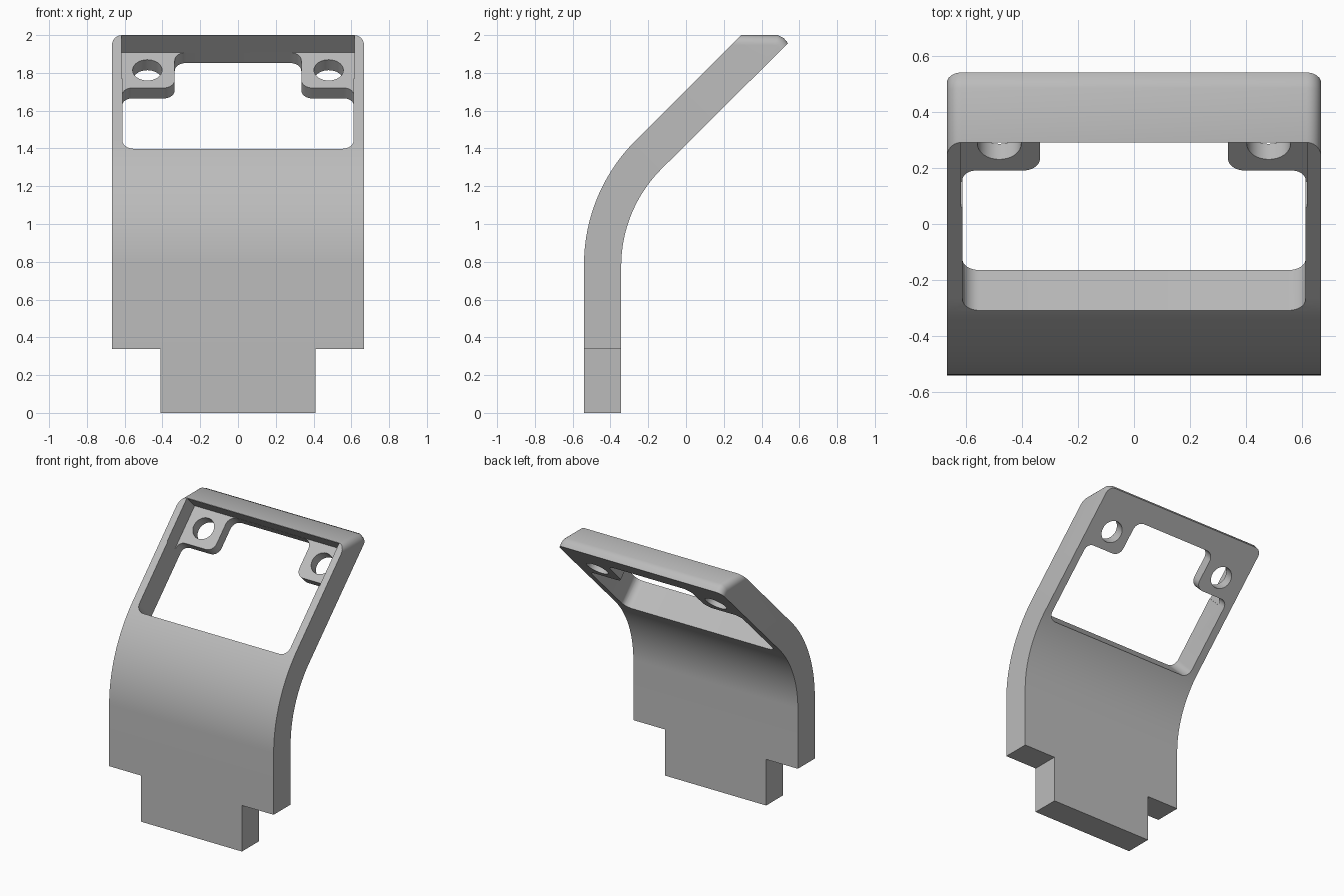
import bpy
import bmesh
from math import sin, cos, pi, radians, sqrt
from mathutils import Vector

cube = bpy.data.objects.get("Cube")
if cube:
    bpy.data.objects.remove(cube, do_unlink=True)

grey = bpy.data.materials.new("plain grey")
grey.use_nodes = True
grey.diffuse_color = (0.5, 0.5, 0.5, 1)
grey.node_tree.nodes["Principled BSDF"].inputs["Base Color"].default_value = (0.5, 0.5, 0.5, 1)

HALF = 0.667            # half width of the bracket
S = sqrt(0.5)           # slope is 45 degrees
LIP = (0.291, 2.0)      # front top edge (y, z)


def side(p, x):
    """Profile point (y, z) at width x."""
    return (x, p[0], p[1])


def slope(p, v):
    """Point p = (x, distance down the slope) at depth v through the plate."""
    x, d = p
    return (x, LIP[0] + S * (v - d), LIP[1] - S * (v + d))


def prism(name, outline, place, start, end):
    """Closed outline swept between two offsets."""
    bm = bmesh.new()
    a = [bm.verts.new(place(p, start)) for p in outline]
    b = [bm.verts.new(place(p, end)) for p in outline]
    n = len(outline)
    bm.faces.new(a)
    bm.faces.new(b[::-1])
    for i in range(n):
        j = (i + 1) % n
        bm.faces.new((a[i], b[i], b[j], a[j]))
    bmesh.ops.recalc_face_normals(bm, faces=bm.faces)
    mesh = bpy.data.meshes.new(name)
    bm.to_mesh(mesh)
    bm.free()
    mesh.materials.append(grey)
    obj = bpy.data.objects.new(name, mesh)
    bpy.context.collection.objects.link(obj)
    return obj


def rounded(corners, steps=8):
    """Round the right-angled corners (x, y, radius)."""
    pts = []
    for i, (x, y, r) in enumerate(corners):
        p = Vector((x, y))
        a = (Vector(corners[i - 1][:2]) - p).normalized()
        b = (Vector(corners[(i + 1) % len(corners)][:2]) - p).normalized()
        c = p + r * (a + b)
        for k in range(steps + 1):
            t = pi / 2 * k / steps
            pts.append(tuple(c - r * (b * cos(t) + a * sin(t))))
    return pts


def box(x0, x1, y0, y1):
    return [(x0, y0), (x1, y0), (x1, y1), (x0, y1)]


def arc(r, cy, cz, steps=24):
    return [(cy - r * cos(radians(45) * k / steps), cz + r * sin(radians(45) * k / steps))
            for k in range(steps + 1)]


# Bent plate: upright foot, curved middle, sloping head with a flat top
front = [(-0.54, 0)] + arc(0.926, 0.386, 0.785) + [LIP]
tip = [(0.485, 2.0), (0.517, 1.985), (0.54, 1.957)]
back = arc(0.727, 0.384, 0.777)[::-1] + [(-0.343, 0)]
bracket = prism("bent_bracket", front + tip + back, side, -HALF, HALF)

# Round the two top corners
bm = bmesh.new()
bm.from_mesh(bracket.data)
ends = [e for e in bm.edges
        if all(v.co.z > 1.95 for v in e.verts)
        and abs(e.verts[0].co.x - e.verts[1].co.x) < 0.01]
bmesh.ops.bevel(bm, geom=ends, offset=0.052, segments=6, profile=0.5, affect='EDGES')
bm.to_mesh(bracket.data)
bm.free()

# Window outline that leaves two mounting tabs in its upper corners
half = [(0.335, 0.003, 0.06), (0.335, 0.269, 0.06), (0.612, 0.269, 0.05), (0.612, 0.849, 0.06)]
window = rounded(half + [(-x, d, r) for x, d, r in reversed(half)])
cutters = [prism("window_cutter", window, slope, -0.15, 0.35)]

# Recess in front of the tabs
cutters.append(prism("recess_cutter", box(-0.617, 0.617, 0.002, 0.325), slope, -0.15, 0.127))

for s in (-1, 1):
    # Screw hole through each tab
    ring = [(s * 0.48 + 0.078 * cos(2 * pi * k / 32), 0.135 + 0.078 * sin(2 * pi * k / 32))
            for k in range(32)]
    cutters.append(prism("hole_cutter", ring, slope, 0.05, 0.35))
    # Notch beside the narrow foot
    cutters.append(prism("notch_cutter", box(-0.7, -0.2, -0.2, 0.338), side, s * 0.41, s * 0.9))

bpy.context.view_layer.objects.active = bracket
for cutter in cutters:
    cutter.hide_render = True
    mod = bracket.modifiers.new("cut", 'BOOLEAN')
    mod.operation = 'DIFFERENCE'
    mod.solver = 'EXACT'
    mod.object = cutter
    bpy.ops.object.modifier_apply(modifier=mod.name)
    bpy.data.objects.remove(cutter, do_unlink=True)

bpy.ops.object.select_all(action='DESELECT')
bracket.select_set(True)
bpy.ops.object.shade_smooth_by_angle(angle=radians(30))
